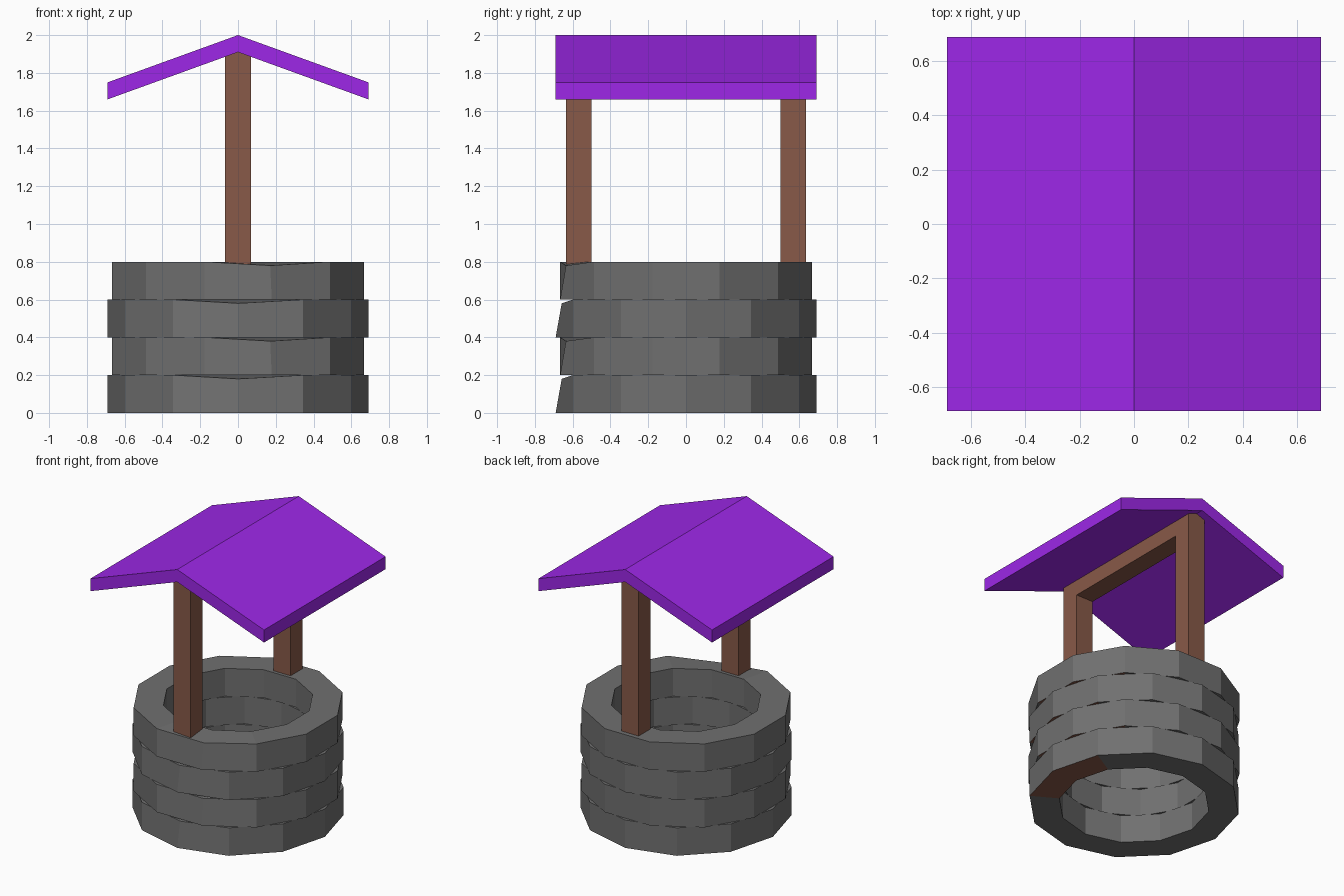
import bpy
import bmesh
import math

if "Cube" in bpy.data.objects:
    bpy.data.objects.remove(bpy.data.objects["Cube"])

SIDES = 12
R_OUT, R_IN, LAYER = 0.69, 0.493, 0.2


def material(name, rgb):
    m = bpy.data.materials.new(name)
    m.diffuse_color = (*rgb, 1)
    m.use_nodes = True
    m.node_tree.nodes["Principled BSDF"].inputs["Base Color"].default_value = m.diffuse_color
    return m


stone = material("grey stone", (0.162, 0.162, 0.162))
wood = material("brown wood", (0.246, 0.1, 0.065))
purple = material("purple roof", (0.345, 0.021, 0.82))


def finish(bm, name, *mats):
    bmesh.ops.recalc_face_normals(bm, faces=bm.faces)
    mesh = bpy.data.meshes.new(name)
    bm.to_mesh(mesh)
    bm.free()
    for m in mats:
        mesh.materials.append(m)
    obj = bpy.data.objects.new(name, mesh)
    bpy.context.collection.objects.link(obj)
    return obj


def box(name, x, y, z, mat):
    bm = bmesh.new()
    bmesh.ops.create_cube(bm, size=1)
    for v in bm.verts:
        for i, (lo, hi) in enumerate((x, y, z)):
            v.co[i] = lo if v.co[i] < 0 else hi
    return finish(bm, name, mat)


def stone_ring(name):
    """Twelve-sided ring with one chipped corner at the front."""
    bm = bmesh.new()
    section = [(R_OUT, 0), (R_OUT, LAYER), (R_IN, LAYER), (R_IN, 0)]
    loops = []
    for k in range(SIDES):
        a = 2 * math.pi * k / SIDES
        pts = list(section)
        if k == 9:  # chipped top corner
            pts[1] = (R_OUT - 0.032, LAYER - 0.02)
        loops.append([bm.verts.new((r * math.cos(a), r * math.sin(a), z)) for r, z in pts])
    for k in range(SIDES):
        a, b = loops[k], loops[(k + 1) % SIDES]
        for j in range(4):
            f = bm.faces.new((a[j], b[j], b[(j + 1) % 4], a[(j + 1) % 4]))
            # two brown underside segments on the right
            if j == 3 and k in (0, SIDES - 1):
                f.material_index = 1
    return finish(bm, name, stone, wood)


# Stone wall: four stacked rings, every second one turned half a segment
for i in range(4):
    ring = stone_ring(f"stone_ring_{i + 1}")
    ring.location.z = LAYER * i
    ring.rotation_euler.z = math.radians(15) * (i % 2)

# Wooden frame: two posts and the beam joining them under the ridge
W = 0.068
box("front_post", (-W, W), (-0.634, -0.5), (0.78, 1.91), wood)
box("back_post", (-W, W), (0.5, 0.634), (0.78, 1.91), wood)
box("top_beam", (-W, W), (-0.5, 0.5), (1.775, 1.91), wood)

# Gabled roof: chevron profile extruded from front to back
profile = [(-0.69, 1.66), (0, 1.91), (0.69, 1.66), (0.69, 1.75), (0, 2.0), (-0.69, 1.75)]
bm = bmesh.new()
ends = [[bm.verts.new((x, y, z)) for x, z in profile] for y in (-0.69, 0.69)]
for e in ends:
    bm.faces.new((e[0], e[1], e[4], e[5]))
    bm.faces.new((e[1], e[2], e[3], e[4]))
for k in range(6):
    n = (k + 1) % 6
    bm.faces.new((ends[0][k], ends[0][n], ends[1][n], ends[1][k]))
finish(bm, "roof", purple)
